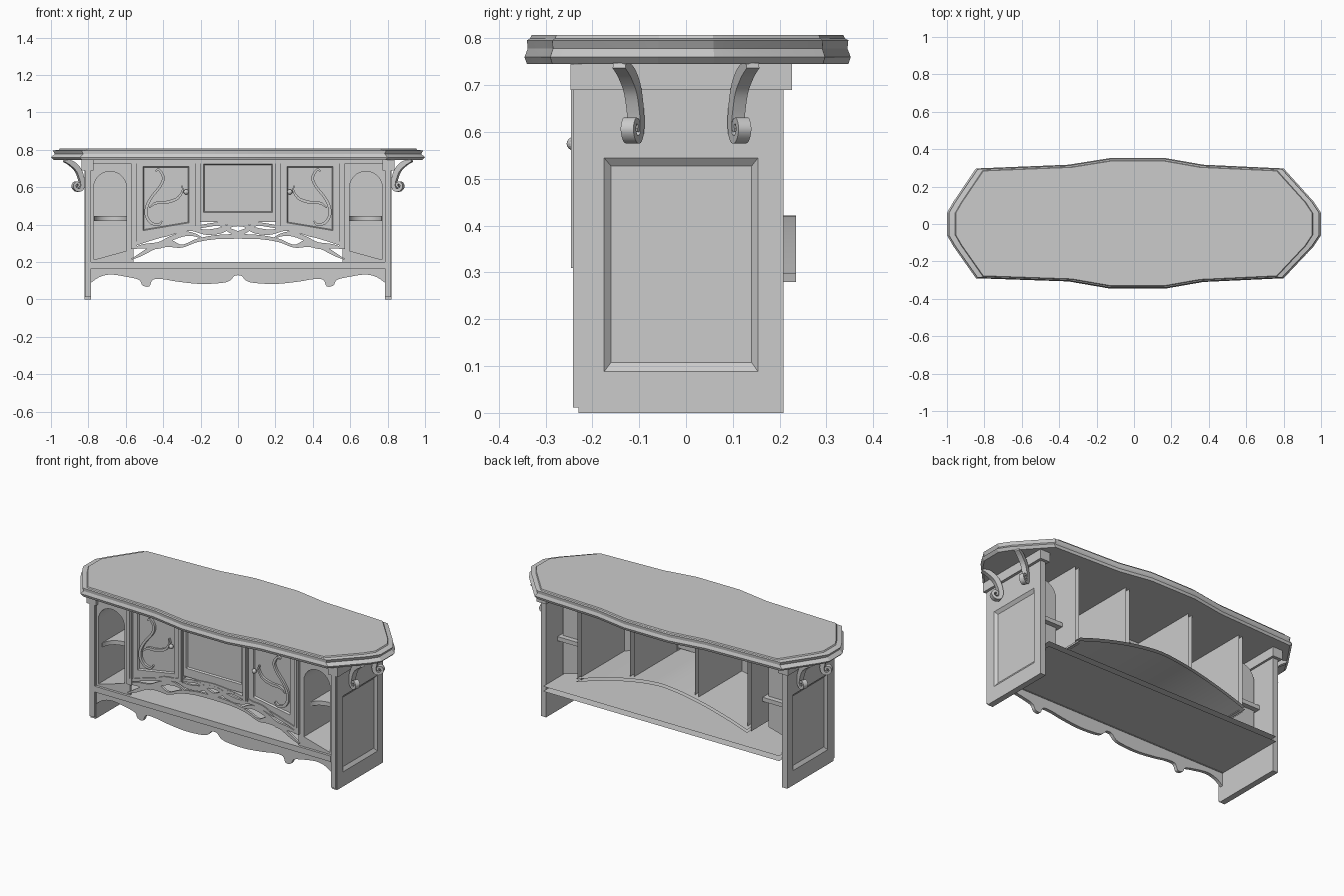
import bpy, bmesh, math
from mathutils import Vector

if "Cube" in bpy.data.objects:
    bpy.data.objects.remove(bpy.data.objects["Cube"])


def finish(name, bm):
    bmesh.ops.recalc_face_normals(bm, faces=bm.faces)
    me = bpy.data.meshes.new(name)
    bm.to_mesh(me)
    bm.free()
    for p in me.polygons:
        p.use_smooth = True
    me.set_sharp_from_angle(angle=math.radians(20))
    ob = bpy.data.objects.new(name, me)
    bpy.context.collection.objects.link(ob)
    return ob


def loft(name, rings, caps=(True, True)):
    """Skin equal-length rings and cap the ends."""
    bm = bmesh.new()
    vs = [[bm.verts.new(p) for p in r] for r in rings]
    n = len(rings[0])
    for a, b in zip(vs, vs[1:]):
        for i in range(n):
            bm.faces.new((a[i], a[(i + 1) % n], b[(i + 1) % n], b[i]))
    for ring, cap in zip((vs[0], vs[-1]), caps):
        if cap:
            bm.faces.new(ring)
    return finish(name, bm)


def box(name, x0, x1, y0, y1, z0, z1):
    return loft(name, [[(x0, y0, z), (x1, y0, z), (x1, y1, z), (x0, y1, z)] for z in (z0, z1)])


def sheets(name, strips):
    """Open boards: each strip is two rows of points bridged by quads."""
    bm = bmesh.new()
    for a, b in strips:
        va, vb = [bm.verts.new(p) for p in a], [bm.verts.new(p) for p in b]
        for i in range(len(a) - 1):
            bm.faces.new((va[i], va[i + 1], vb[i + 1], vb[i]))
    return finish(name, bm)


def prism(name, loops, a, b, flat=False):
    """Extrude filled outlines (with holes) along y, or along z when flat."""
    cu = bpy.data.curves.new(name, 'CURVE')
    cu.dimensions, cu.fill_mode, cu.extrude = '2D', 'BOTH', (b - a) / 2
    for pts in loops:
        sp = cu.splines.new('POLY')
        sp.points.add(len(pts) - 1)
        for p, q in zip(sp.points, pts):
            p.co = (q[0], q[1], 0, 1)
        sp.use_cyclic_u = True
    tmp = bpy.data.objects.new(name + "_tmp", cu)
    bpy.context.collection.objects.link(tmp)
    me = bpy.data.meshes.new_from_object(tmp)
    bpy.data.objects.remove(tmp)
    bm = bmesh.new()
    bm.from_mesh(me)
    bmesh.ops.remove_doubles(bm, verts=bm.verts, dist=1e-5)
    m = (a + b) / 2
    for v in bm.verts:
        x, y, z = v.co
        v.co = (x, y, m + z) if flat else (x, m - z, y)
    return finish(name, bm)


def smooth(pts, k=5):
    """Catmull-Rom curve through the points."""
    P = [Vector(p) for p in pts]
    P = [2 * P[0] - P[1]] + P + [2 * P[-1] - P[-2]]
    out = []
    for p0, p1, p2, p3 in zip(P, P[1:], P[2:], P[3:]):
        for j in range(k):
            t = j / k
            out.append(0.5 * (2 * p1 + (p2 - p0) * t + (2 * p0 - 5 * p1 + 4 * p2 - p3) * t * t
                              + (3 * p1 - p0 - 3 * p2 + p3) * t ** 3))
    return out + [P[-2]]


def ribbon(name, pts, t0, t1, place):
    """Strip along (u, z, half width) points, t0..t1 deep."""
    c = smooth(pts)
    rings = []
    for i, p in enumerate(c):
        d = (c[min(i + 1, len(c) - 1)] - c[max(i - 1, 0)]).xy.normalized()
        n = Vector((-d.y, d.x)) * max(p.z, 0.001)
        l, r = p.xy + n, p.xy - n
        rings.append([place(l.x, t0, l.y), place(r.x, t0, r.y), place(r.x, t1, r.y), place(l.x, t1, l.y)])
    return loft(name, rings)


def panel(name, outer, hole, inner, yb, yf, yr):
    """Framed panel with a bevelled recess on the front."""
    return loft(name, [[(x, y, z) for x, z in q]
                       for q, y in ((outer, yb), (outer, yf), (hole, yf), (inner, yr))])


def rect(x0, x1, z0, z1):
    return [(x0, z0), (x1, z0), (x1, z1), (x0, z1)]


def arch_z(x):
    return 0.422 - 0.124 * (abs(x) / 0.57) ** 1.6


# Table top with moulded edge
outline = [(-1, .06), (-.965, .12), (-.845, .297), (-.35, .317), (-.13, .352), (.17, .352), (.37, .317),
           (.80, .297), (.96, .12), (1, .06), (1, -.06), (.96, -.12), (.80, -.29), (.37, -.31), (.17, -.345),
           (-.13, -.345), (-.35, -.307), (-.845, -.29), (-.965, -.12), (-1, -.06)]
edge = [(.745, .985, .985), (.76, 1, 1), (.778, .98, .98), (.796, .99, .985), (.8, .957, .965), (.807, .953, .955)]
loft("table_top", [[(x * sx, y * sy, z) for x, y in outline] for z, sx, sy in edge])

# Bottom shelf (open-backed) with front lip and scalloped apron
sheets("bottom_shelf", [([(-.785, -.23, z), (.785, -.23, z)], [(-.785, .235, z), (.785, .235, z)])
                        for z in (.167, .197)])
box("bottom_shelf_lip", -.785, .785, -.241, -.2, .165, .2)
half = smooth([(-.785, .09), (-.74, .12), (-.68, .133), (-.6, .122), (-.53, .105), (-.51, .075), (-.475, .07),
               (-.455, .105), (-.4, .108), (-.32, .095), (-.2, .083), (-.09, .088), (-.045, .1), (-.02, .125),
               (0, .13)])
low = [(p.x, p.y) for p in half]
prism("apron", [[(-.785, .166)] + low + [(-x, z) for x, z in low[-2::-1]] + [(.785, .166)]], -.225, -.205)

# Arched cabinet floor, two curved sheets with a front edge
xs = [-.57 + 1.14 * i / 24 for i in range(25)]


def row(y, d):
    return [(x, y, arch_z(x) - d) for x in xs]


sheets("arched_floor", [(row(-.235, 0), row(.235, 0)), (row(-.235, .018), row(.235, .018)),
                        (row(-.235, 0), row(-.235, .018))])

# Centre panel, top rail
panel("centre_panel", rect(-.2, .2, .415, .745), rect(-.185, .185, .465, .725), rect(-.18, .18, .47, .72),
      -.21, -.23, -.22)
box("top_rail", -.785, .785, -.236, -.205, .728, .745)

for s in (-1, 1):
    side = "left" if s < 0 else "right"

    def front(u, t, z, s=s):
        return (-s * u, t, z)

    def sbox(name, a, b, *r, s=s):
        return box(name, min(s * a, s * b), max(s * a, s * b), *r)

    def flip(pts, s=s):
        return [(-s * x, z) for x, z in pts]

    # End panel with recessed field
    loft(side + "_end_panel", [[(s * x, y, z) for y, z in rect(*q)] for x, q in
                               ((.785, (-.23, .208, 0, .745)), (.82, (-.23, .208, 0, .745)),
                                (.82, (-.175, .154, .088, .545)), (.806, (-.16, .14, .108, .527)))])
    sbox(side + "_front_post", .787, .818, -.241, -.225, .012, .69)
    sbox(side + "_post_cap", .772, .836, -.247, .226, .69, .745)

    # Scroll brackets under the top, splayed toward the corners
    for f in (-1, 1):
        ca, sa = math.cos(.36), math.sin(.36)

        def place(u, t, z, s=s, f=f, ca=ca, sa=sa):
            return (s * (.815 + u * ca - t * sa), f * (.101 + u * sa + t * ca), z)
        ribbon(side + ("_front" if f < 0 else "_back") + "_bracket",
               [(.122, .742, .006), (.082, .728, .014), (.045, .695, .015), (.026, .65, .014), (.02, .612, .012),
                (.03, .588, .01), (.053, .586, .008), (.067, .605, .008), (.058, .623, .007),
                (.042, .62, .006), (.041, .606, .005), (.05, .604, .004)], -.016, .013, place)

    # Hollow dividers (paired boards) and front stiles
    for part, x0, x1, z0 in (("_outer_divider", .553, .578, .28), ("_inner_divider", .203, .229, .385)):
        sheets(side + part, [([(s * x, -.22, z0), (s * x, .206, z0)], [(s * x, -.22, .745), (s * x, .206, .745)])
                             for x in (x0, x1)])
    sbox(side + "_outer_stile", .54, .572, -.241, -.205, .27, .745)
    sbox(side + "_outer_stile_bead", .549, .563, -.246, -.24, .31, .745)
    sbox(side + "_inner_stile", .2, .23, -.241, -.205, .375, .745)
    sbox(side + "_inner_stile_bead", .208, .222, -.246, -.24, .38, .745)

    # Door with panel, knob and vine ornament
    panel(side + "_door", flip([(-.54, .305), (-.23, .385), (-.23, .745), (-.54, .745)]),
          flip([(-.508, .368), (-.262, .41), (-.262, .71), (-.508, .71)]),
          flip([(-.503, .374), (-.267, .414), (-.267, .705), (-.503, .705)]), -.205, -.229, -.218)
    bm = bmesh.new()
    bmesh.ops.create_uvsphere(bm, u_segments=12, v_segments=8, radius=.014)
    bmesh.ops.translate(bm, verts=bm.verts, vec=(s * .277, -.241, .575))
    finish(side + "_knob", bm)
    vines = [[(-.44, .685, .004), (-.425, .695, .006), (-.405, .67, .007), (-.4, .64, .007), (-.42, .6, .007),
              (-.46, .55, .007), (-.487, .5, .008), (-.49, .45, .008), (-.465, .41, .008), (-.425, .4, .006),
              (-.405, .42, .004)],
             [(-.475, .49, .003), (-.44, .515, .007), (-.38, .52, .008), (-.325, .54, .007), (-.297, .58, .005),
              (-.3, .61, .003)]]
    for v in vines:
        ribbon(side + "_door_vine", v, -.232, -.217, front)

    # Arched niche: front frame, recess with closed back, curved shelf
    arc = [(-.684 - .087 * math.cos(a), .6 + .085 * math.sin(a)) for a in [math.pi * i / 14 for i in range(15)]]
    hole = flip([(-.771, .212)] + arc + [(-.597, .26)])
    prism(side + "_niche_front", [flip(rect(-.787, -.56, .195, .745)), hole], -.226, -.212)
    loft(side + "_niche_recess", [[(x, y, z) for x, z in hole] for y in (-.215, .07)], (False, True))
    sh = [(-.68 + .088 * math.cos(a), -.19 + .08 * math.sin(a)) for a in [math.pi * i / 10 for i in range(11)]]
    prism(side + "_niche_shelf", [flip([(-.785, .1), (-.785, -.19)] + sh[::-1] + [(-.58, -.19), (-.58, .1)])],
          .42, .445, True)

    # Fretwork scrolls beneath the arch
    frets = [[(-.57, .215, .003), (-.52, .24, .009), (-.44, .285, .014), (-.37, .3, .02), (-.3, .285, .008),
              (-.22, .315, .009), (-.12, .333, .011), (0, .338, .013)],
             [(-.56, .275, .004), (-.5, .285, .012), (-.42, .29, .018), (-.36, .325, .013), (-.29, .35, .013),
              (-.23, .345, .008), (-.18, .32, .003)],
             [(-.4, .335, .004), (-.33, .365, .012), (-.25, .375, .009), (-.17, .36, .014), (-.09, .37, .016),
              (-.04, .395, .01), (0, .4, .008)],
             [(-.14, .405, .004), (-.08, .395, .009), (-.045, .37, .012), (0, .352, .013)]]
    for p in frets:
        ribbon(side + "_fretwork", p, -.236, -.222, front)
